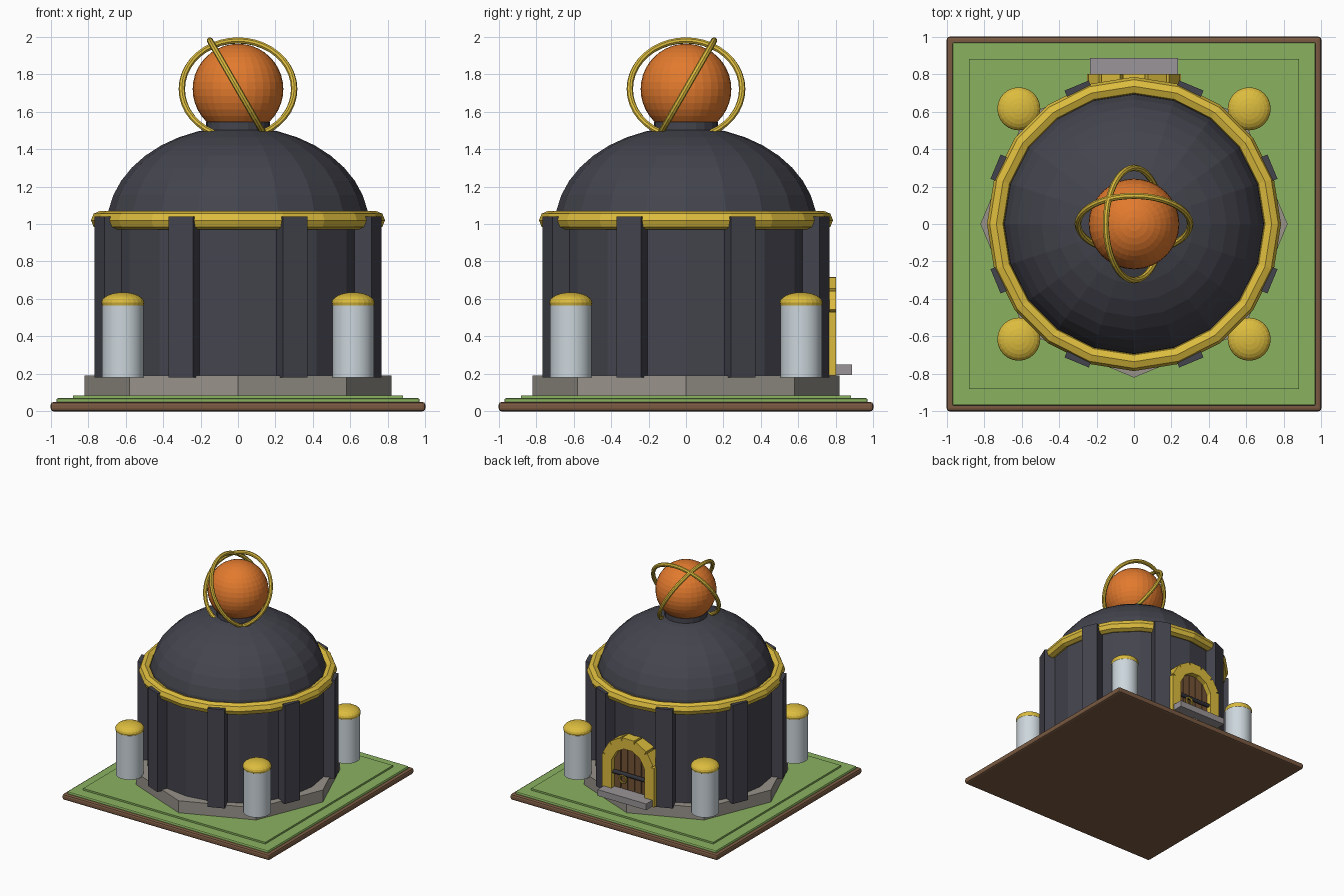
import bpy
from math import radians, sin, cos, pi
from mathutils import Matrix, Vector

if "Cube" in bpy.data.objects:
    bpy.data.objects.remove(bpy.data.objects["Cube"])


def material(name, rgb):
    """Flat colour given in display values, stored as linear."""
    lin = [(c / 255 / 12.92) if c < 11 else ((c / 255 + 0.055) / 1.055) ** 2.4 for c in rgb]
    m = bpy.data.materials.new(name)
    m.use_nodes = True
    m.diffuse_color = (*lin, 1)
    m.node_tree.nodes["Principled BSDF"].inputs["Base Color"].default_value = (*lin, 1)
    return m


SLATE = material("dark slate", (68, 68, 78))
IRON = material("iron", (50, 50, 58))
GOLD = material("gold", (220, 188, 62))
ORANGE = material("orange", (226, 122, 46))
STONE = material("warm stone", (152, 147, 138))
STEP = material("step stone", (154, 149, 152))
MARBLE = material("pale marble", (204, 214, 220))
GRASS = material("grass", (138, 178, 96))
EARTH = material("earth brown", (122, 90, 66))
WOOD = material("door wood", (116, 84, 54))


def finish(name, mat, bevel=0):
    ob = bpy.context.object
    ob.name = name
    ob.data.materials.append(mat)
    if bevel:
        mod = ob.modifiers.new("bevel", "BEVEL")
        mod.width = bevel
        mod.segments = 2
    return ob


def box(name, mat, centre, size, rot=(0, 0, 0), bevel=0):
    bpy.ops.mesh.primitive_cube_add(size=1, location=centre, rotation=rot)
    ob = bpy.context.object
    ob.data.transform(Matrix.Diagonal((*size, 1)))
    return finish(name, mat, bevel)


def cylinder(name, mat, r, z0, z1, sides, xy=(0, 0), turn=0):
    bpy.ops.mesh.primitive_cylinder_add(vertices=sides, radius=r, depth=z1 - z0,
                                        location=(*xy, (z0 + z1) / 2), rotation=(0, 0, turn))
    return finish(name, mat)


def ball(name, mat, r, centre, half_height, segs, rings):
    bpy.ops.mesh.primitive_uv_sphere_add(segments=segs, ring_count=rings, radius=r, location=centre)
    bpy.context.object.data.transform(Matrix.Diagonal((1, 1, half_height / r, 1)))
    return finish(name, mat)


def ring(name, mat, major, minor, centre, rot=(0, 0, 0), segs=40, sides=8):
    bpy.ops.mesh.primitive_torus_add(major_radius=major, minor_radius=minor, major_segments=segs,
                                     minor_segments=sides, location=centre, rotation=rot)
    return finish(name, mat)


def smooth(ob):
    bpy.ops.object.shade_smooth_by_angle(angle=radians(40))


# Ground slabs
box("earth_slab", EARTH, (0, 0, 0.025), (2, 2, 0.05), bevel=0.015)
box("lawn", GRASS, (0, 0, 0.055), (1.94, 1.94, 0.03), bevel=0.01)
box("lawn_terrace", GRASS, (0, 0, 0.0725), (1.76, 1.76, 0.025))

# Main drum, plinth, cornice and dome
cylinder("plinth", STONE, 0.82, 0.08, 0.19, 8)
cylinder("drum_wall", SLATE, 0.715, 0.18, 1.04, 20)
ring("cornice", GOLD, 0.735, 0.05, (0, 0, 1.02), segs=20)
ball("dome", SLATE, 0.7, (0, 0, 0.99), 0.53, 20, 20)

# Pilasters around the drum
for i in range(8):
    a = radians(22.5 + 45 * i)
    box(f"pilaster_{i + 1}", SLATE, (0.745 * cos(a), 0.745 * sin(a), 0.61),
        (0.11, 0.14, 0.86), (0, 0, a))

# Corner columns with gold caps
for sx in (-1, 1):
    for sy in (-1, 1):
        side = ("front" if sy < 0 else "back") + ("_left" if sx > 0 else "_right")
        xy = (0.615 * sx, 0.615 * sy)
        smooth(cylinder("column_" + side, MARBLE, 0.11, 0.18, 0.575, 24, xy))
        ball("column_cap_" + side, GOLD, 0.115, (*xy, 0.58), 0.055, 24, 12)

# Orb on its collar, with two tilted hoops
cylinder("orb_collar", SLATE, 0.17, 1.47, 1.545, 20)
ball("orb", ORANGE, 0.242, (0, 0, 1.72), 0.242, 32, 20)
ring("hoop_across", GOLD, 0.3, 0.017, (0, 0, 1.72), (radians(60), 0, 0))
ring("hoop_along", GOLD, 0.3, 0.017, (0, 0, 1.72), (0, radians(60), 0))

# Rear door: planks following the arch, over a dark backing
DOOR_Y, ARCH_Z = 0.745, 0.47
box("door_backing", IRON, (0, 0.71, 0.38), (0.34, 0.06, 0.38))
for i in range(5):
    x = -0.132 + 0.066 * i
    top = ARCH_Z + (0.19 ** 2 - x ** 2) ** 0.5
    box(f"door_plank_{i + 1}", WOOD, (x, 0.725, (0.2 + top) / 2), (0.06, 0.06, top - 0.2))

# Door surround: jambs and arch stones
for s, side in ((1, "left"), (-1, "right")):
    box("door_jamb_" + side, GOLD, (0.205 * s, 0.745, 0.36), (0.09, 0.11, 0.34))
for i in range(5):
    a = radians(30 * (i + 1))
    box(f"arch_stone_{i + 1}", GOLD, (0.2 * cos(a), 0.745, ARCH_Z + 0.2 * sin(a)),
        (0.095, 0.11, 0.115), (0, -a, 0))

# Door bar, knocker and step
bpy.ops.mesh.primitive_cylinder_add(vertices=12, radius=0.017, depth=0.31,
                                    location=(0, 0.775, 0.39), rotation=(0, pi / 2, 0))
finish("door_bar", IRON)
ring("door_knocker", GOLD, 0.032, 0.008, (0.06, 0.785, 0.35), (pi / 2, 0, 0), segs=20)
box("door_step", STEP, (0, 0.79, 0.222), (0.47, 0.19, 0.055))
